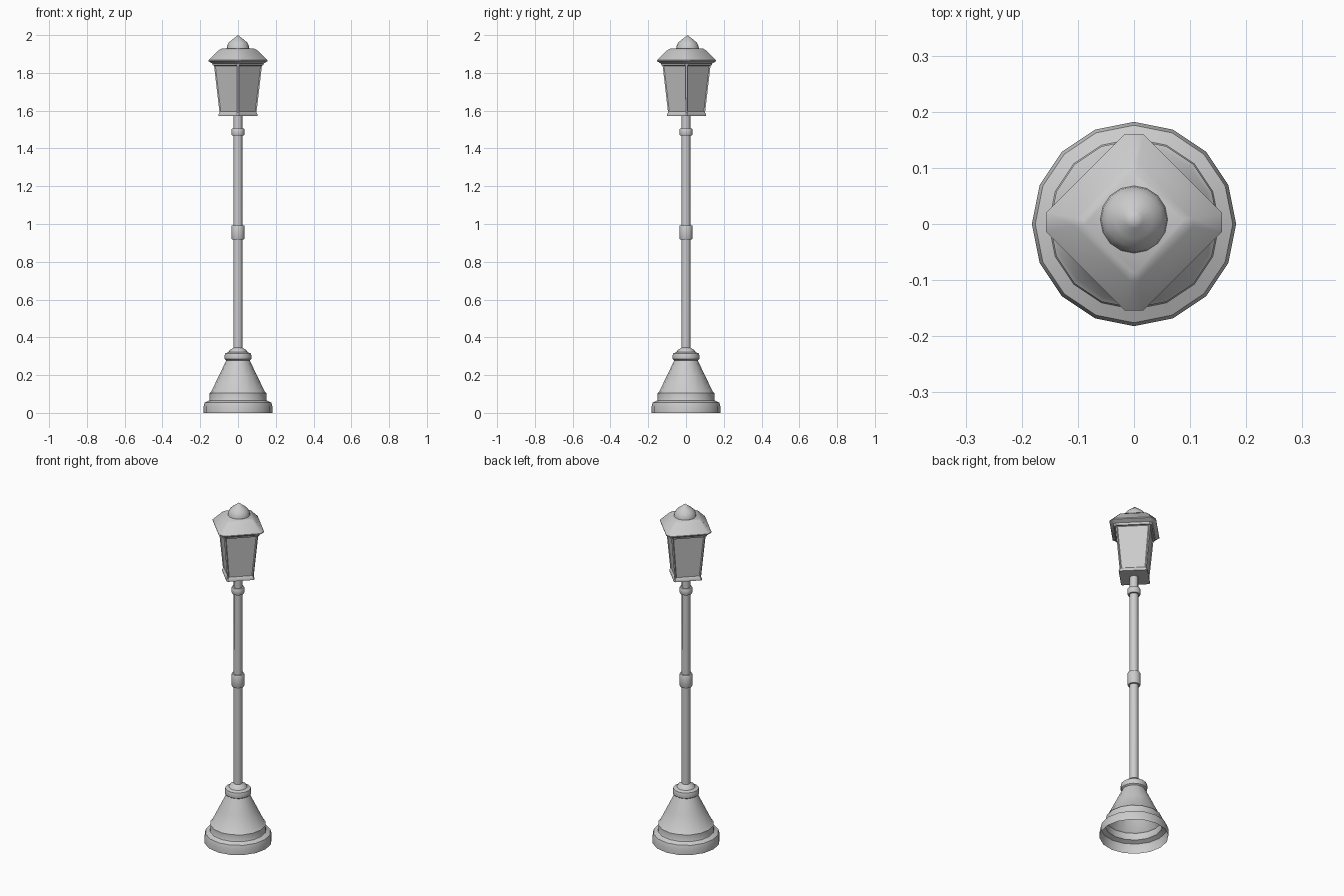
import bpy, bmesh
from math import sin, cos, pi

if "Cube" in bpy.data.objects:
    bpy.data.objects.remove(bpy.data.objects["Cube"])


def loft(name, rings, cap_bottom=False, cap_top=False, panels=False):
    """Skin a stack of equal-length point rings, optionally recessing the big side panels."""
    bm = bmesh.new()
    loops = [[bm.verts.new(p) for p in ring] for ring in rings]
    n = len(rings[0])
    for a, b in zip(loops, loops[1:]):
        for i in range(n):
            j = (i + 1) % n
            bm.faces.new((a[i], a[j], b[j], b[i]))
    if cap_bottom:
        bm.faces.new(loops[0][::-1])
    if cap_top:
        bm.faces.new(loops[-1])
    bmesh.ops.remove_doubles(bm, verts=bm.verts, dist=1e-5)
    if panels:
        big = [f for f in bm.faces if f.calc_area() > 0.02 and abs(f.normal.z) < 0.5]
        bmesh.ops.inset_individual(bm, faces=big, thickness=0.007, depth=-0.005)
    me = bpy.data.meshes.new(name)
    bm.to_mesh(me)
    bm.free()
    ob = bpy.data.objects.new(name, me)
    bpy.context.collection.objects.link(ob)
    bpy.ops.object.select_all(action='DESELECT')
    ob.select_set(True)
    bpy.context.view_layer.objects.active = ob
    bpy.ops.object.shade_smooth_by_angle(angle=0.61)
    return ob


def lathe(name, profile, sides=16, y=0.0, **kw):
    """Turned part from (radius, height) points."""
    rings = [[(r * cos(2 * pi * i / sides), y + r * sin(2 * pi * i / sides), z)
              for i in range(sides)] for r, z in profile]
    return loft(name, rings, **kw)


def diamond(r, c, z, y=0.003):
    """Square turned 45 degrees with clipped corners of half-width c."""
    pts = [(r, -c), (r, c), (c, r), (-c, r), (-r, c), (-r, -c), (-c, -r), (c, -r)]
    return [(px, py + y, z) for px, py in pts]


# Hollow stepped base, open underneath
lathe("base", [(0.182, 0), (0.182, 0.035), (0.176, 0.055), (0.152, 0.066),
               (0.15, 0.07), (0.15, 0.105), (0.142, 0.112), (0.102, 0.195), (0.062, 0.278),
               (0.07, 0.284), (0.072, 0.3), (0.068, 0.315), (0.05, 0.322),
               (0.044, 0.333), (0.024, 0.345)])

# Post
lathe("post", [(0.024, 0.33), (0.023, 1.59)], sides=12)

# Collars on the post
for name, lo, hi in (("middle_collar", 0.918, 0.993), ("upper_collar", 1.468, 1.505)):
    lathe(name, [(0.022, lo), (0.032, lo), (0.035, lo + 0.006), (0.035, hi - 0.006),
                 (0.032, hi), (0.022, hi)])

# Lantern body with recessed panes
loft("lantern_body", [diamond(0.104, 0.004, 1.573), diamond(0.104, 0.004, 1.58),
                      diamond(0.098, 0.004, 1.59), diamond(0.127, 0.005, 1.84)],
     cap_bottom=True, cap_top=True, panels=True)

# Roof with undercut eaves
loft("lantern_roof", [diamond(0.132, 0.008, 1.838), diamond(0.136, 0.01, 1.85),
                      diamond(0.157, 0.017, 1.862), diamond(0.157, 0.017, 1.867),
                      diamond(0.105, 0.008, 1.918), diamond(0.088, 0.005, 1.928)],
     cap_bottom=True, cap_top=True)

# Pointed finial
lathe("finial", [(0.05, 1.924), (0.06, 1.93), (0.058, 1.943), (0.049, 1.96),
                 (0.034, 1.974), (0.016, 1.987), (0.0, 2.0)], y=0.008)
